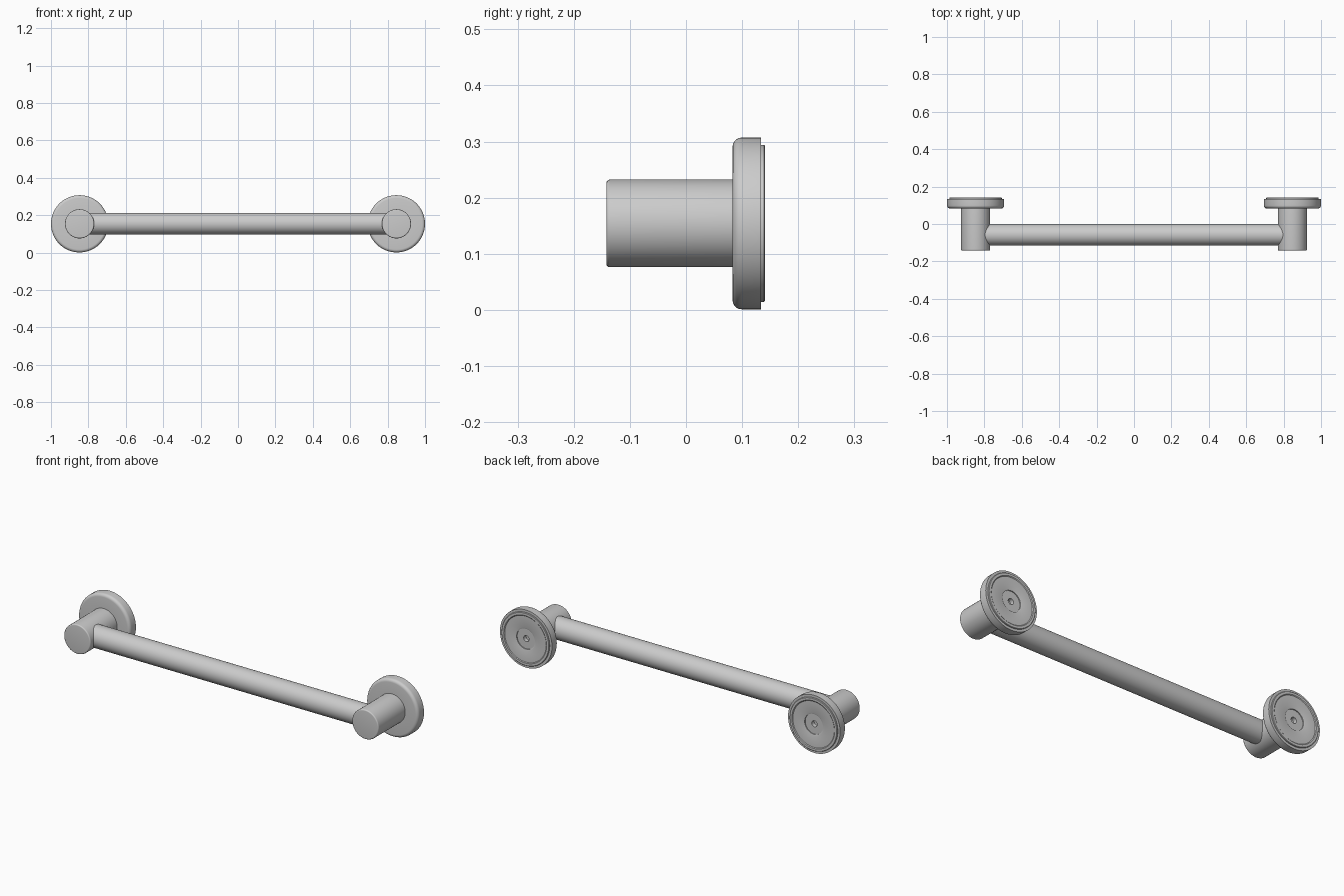
import bpy, bmesh, math
from mathutils import Matrix

if "Cube" in bpy.data.objects:
    bpy.data.objects.remove(bpy.data.objects["Cube"])

CZ = 0.154      # height of the bar and post axes
PX = 0.847      # distance of each post from the centre


def lathe(name, profile, matrix, steps=72):
    """Revolve (radius, height) points about local z, then place with matrix."""
    bm = bmesh.new()
    rings = []
    for r, h in profile:
        if r == 0:
            rings.append([bm.verts.new((0, 0, h))] * steps)
        else:
            rings.append([bm.verts.new((r * math.cos(2 * math.pi * i / steps),
                                        r * math.sin(2 * math.pi * i / steps), h))
                          for i in range(steps)])
    for a, b in zip(rings, rings[1:]):
        for i in range(steps):
            j = (i + 1) % steps
            quad = list(dict.fromkeys((a[i], a[j], b[j], b[i])))
            bm.faces.new(quad)
    bmesh.ops.recalc_face_normals(bm, faces=bm.faces)
    me = bpy.data.meshes.new(name)
    bm.to_mesh(me)
    bm.free()
    ob = bpy.data.objects.new(name, me)
    bpy.context.collection.objects.link(ob)
    ob.matrix_world = matrix
    bpy.ops.object.select_all(action='DESELECT')
    ob.select_set(True)
    bpy.context.view_layer.objects.active = ob
    bpy.ops.object.shade_smooth_by_angle(angle=math.radians(35))
    return ob


def fillet(r, h, rad, a0, a1, n=5):
    """Arc points about (r, h) from a0 to a1 degrees."""
    return [(r + rad * math.cos(math.radians(a0 + (a1 - a0) * i / n)),
             h + rad * math.sin(math.radians(a0 + (a1 - a0) * i / n)))
            for i in range(n + 1)]


# local z of the lathe points along world +y (towards the wall)
along_y = Matrix.Rotation(-math.pi / 2, 4, 'X')

# post: round-edged cylinder
post = [(0, -0.142)] + fillet(0.072, -0.136, 0.006, -90, 0) + [(0.078, 0.1), (0, 0.1)]

# flange: rounded front rim, straight side, open step at the back
flange = ([(0.07, 0.083)] + fillet(0.137, 0.099, 0.016, -90, 0)
          + [(0.153, 0.134), (0.138, 0.134), (0.07, 0.134)])

# back plate: stepped disc with a shallow screw recess
plate = ([(0.14, 0.13), (0.14, 0.139), (0.138, 0.141), (0.126, 0.141),
          (0.122, 0.138), (0.060, 0.138), (0.054, 0.136), (0.054, 0.131),
          (0.016, 0.131), (0.016, 0.11), (0, 0.11)])

for side, sx in (("left", -1), ("right", 1)):
    place = Matrix.Translation((sx * PX, 0, CZ)) @ along_y
    lathe(side + "_post", post, place)
    lathe(side + "_flange", flange, place)
    lathe(side + "_back_plate", plate, place)

# grab bar running between the posts
lathe("bar", [(0, -0.825), (0.058, -0.825), (0.058, 0.825), (0, 0.825)],
      Matrix.Translation((0, -0.058, CZ + 0.001)) @ Matrix.Rotation(math.pi / 2, 4, 'Y'))
